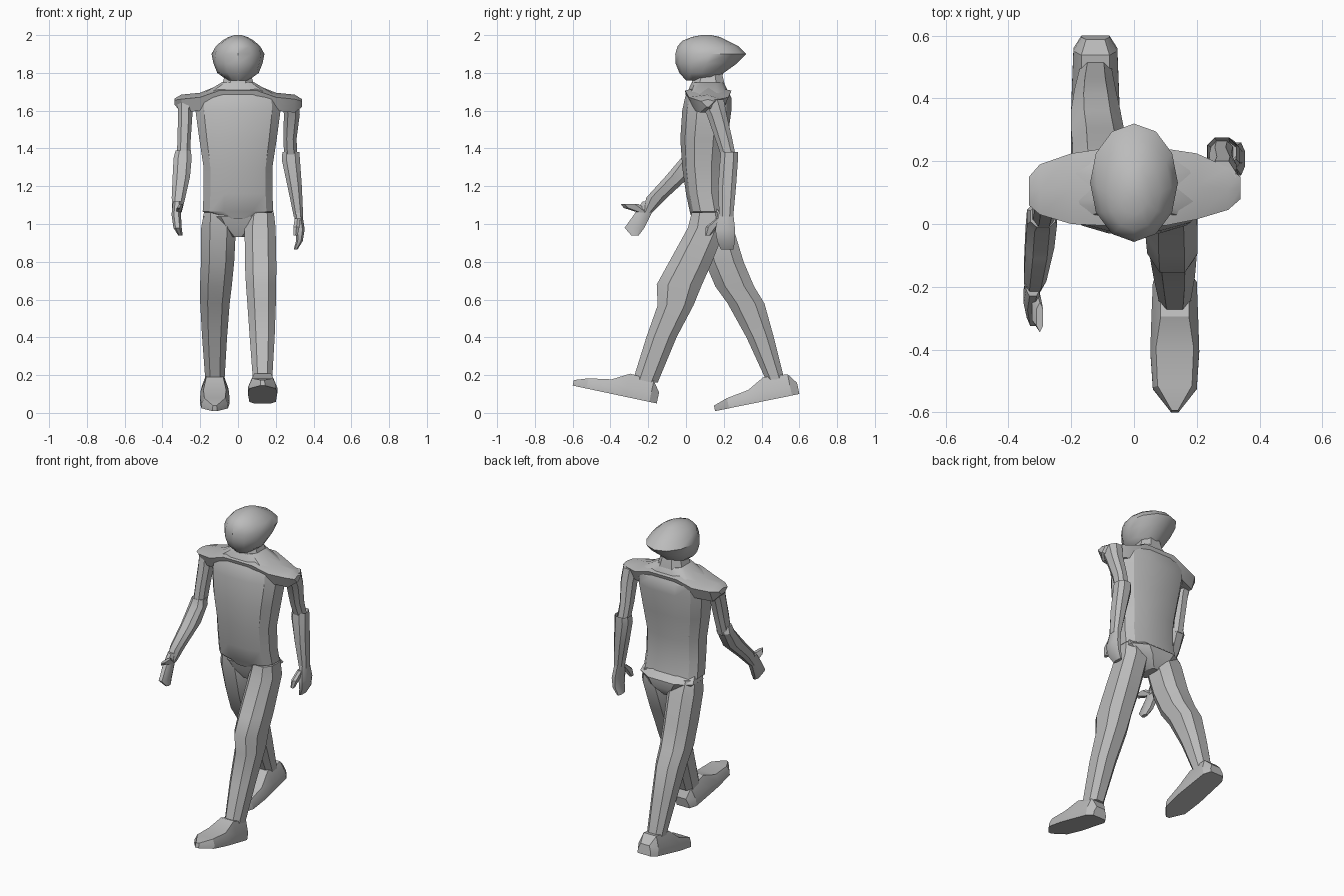
import bpy, bmesh, math
from mathutils import Vector

old_cube = bpy.data.objects.get("Cube")
if old_cube:
    bpy.data.objects.remove(old_cube, do_unlink=True)

GREY = (0.5, 0.5, 0.5, 1)
grey = bpy.data.materials.new("plain grey")
grey.use_nodes = True
grey.diffuse_color = GREY
grey.node_tree.nodes["Principled BSDF"].inputs["Base Color"].default_value = GREY


def skin(name, rings, angle=32):
    """Join a series of equal-sized point rings into a capped solid."""
    bm = bmesh.new()
    loops = [[bm.verts.new(point) for point in ring] for ring in rings]
    count = len(loops[0])
    for lower, upper in zip(loops, loops[1:]):
        for i in range(count):
            j = (i + 1) % count
            bm.faces.new((lower[i], lower[j], upper[j], upper[i]))
    bm.faces.new(loops[0])
    bm.faces.new(loops[-1])
    bmesh.ops.recalc_face_normals(bm, faces=bm.faces)
    mesh = bpy.data.meshes.new(name)
    bm.to_mesh(mesh)
    bm.free()
    mesh.materials.append(grey)
    obj = bpy.data.objects.new(name, mesh)
    bpy.context.collection.objects.link(obj)
    bpy.ops.object.select_all(action="DESELECT")
    obj.select_set(True)
    bpy.context.view_layer.objects.active = obj
    bpy.ops.object.shade_smooth_by_angle(angle=math.radians(angle))
    return obj


def outline(sides, power, turned):
    """Unit rounded polygon; smaller power gives a boxier section."""
    points = []
    for i in range(sides):
        a = math.tau * (i + (0.5 if turned else 0)) / sides
        c, s = math.cos(a), math.sin(a)
        points.append((math.copysign(abs(c) ** power, c), math.copysign(abs(s) ** power, s)))
    wide = max(p[0] for p in points)
    deep = max(p[1] for p in points)
    return [(u / wide, v / deep) for u, v in points]


def stack(name, sections, sides=8, power=0.8, turned=True, angle=32):
    """Loft level sections: height, centre x, half width, front y, back y."""
    shape = outline(sides, power, turned)
    rings = []
    for z, x, half, front, back in sections:
        middle, depth = (front + back) / 2, (back - front) / 2
        rings.append([Vector((x + half * u, middle + depth * v, z)) for u, v in shape])
    return skin(name, rings, angle)


# Head, swept back into a pointed crown
stack("head", [
    (1.76, 0, .055, .0, .17), (1.8, 0, .11, -.035, .2),
    (1.85, 0, .13, -.055, .27), (1.9, 0, .14, -.057, .32),
    (1.94, 0, .118, -.045, .28), (1.97, 0, .085, -.02, .22),
    (1.99, 0, .05, .03, .18), (2, 0, .02, .08, .13),
], sides=12, power=1, turned=False, angle=38)
stack("neck", [(1.7, 0, .1, .02, .21), (1.74, 0, .085, .03, .205), (1.8, 0, .065, .04, .19)])

# Torso and pelvis
stack("torso", [
    (1.03, 0, .06, .03, .19), (1.065, 0, .187, .02, .21),
    (1.16, 0, .182, .0, .195), (1.3, 0, .182, -.02, .2),
    (1.45, 0, .205, -.03, .22), (1.6, 0, .225, -.02, .24),
    (1.67, 0, .22, -.005, .24), (1.75, 0, .085, .03, .2),
], sides=12, power=.7)
stack("pelvis", [
    (.93, 0, .035, .08, .2), (.99, 0, .13, .05, .245),
    (1.04, 0, .185, .035, .25), (1.08, 0, .175, .05, .2),
])

# Shoulder yoke, lofted across: x, front y, back y, low z, high z
yoke = [
    (-.335, .06, .15, 1.63, 1.665), (-.3, .03, .19, 1.59, 1.685),
    (-.2, .0, .225, 1.6, 1.695), (-.1, -.005, .24, 1.62, 1.735),
    (.1, -.005, .24, 1.62, 1.735), (.2, .015, .225, 1.6, 1.695),
    (.3, .045, .18, 1.59, 1.685), (.34, .08, .15, 1.62, 1.66),
]
skin("shoulder_yoke", [
    [(x, front, (low + high * 3) / 4), (x, (front + back) / 2, high),
     (x, back, (low + high * 3) / 4), (x, back - .03, low), (x, front + .03, low)]
    for x, front, back, low, high in yoke])

# Left arm, hanging slightly behind
stack("left_upper_arm", [
    (1.66, .28, .045, .06, .2), (1.58, .285, .042, .11, .215),
    (1.45, .275, .035, .155, .245), (1.35, .28, .035, .19, .265),
])
stack("left_forearm", [
    (1.34, .285, .04, .2, .26), (1.38, .28, .045, .185, .275),
    (1.34, .28, .048, .18, .275), (1.2, .3, .038, .17, .265), (1.04, .32, .025, .175, .25),
])
stack("left_hand", [
    (1.06, .318, .022, .175, .25), (.97, .33, .023, .155, .26),
    (.91, .325, .018, .165, .26), (.865, .305, .01, .185, .25),
])
stack("left_thumb", [
    (1.03, .315, .015, .16, .2), (.985, .31, .016, .105, .17), (.94, .305, .01, .1, .13),
], sides=6)

# Right arm, swung forward
stack("right_upper_arm", [
    (1.66, -.28, .04, .04, .17), (1.57, -.28, .038, .025, .13),
    (1.45, -.285, .035, .0, .1), (1.34, -.29, .035, -.015, .07),
])
stack("right_forearm", [
    (1.39, -.29, .04, -.01, .06), (1.35, -.293, .048, -.025, .07),
    (1.25, -.3, .046, -.11, .02), (1.14, -.315, .036, -.21, -.1), (1.06, -.323, .024, -.23, -.18),
])
stack("right_hand", [
    (1.12, -.322, .022, -.23, -.15), (1.05, -.327, .025, -.275, -.185),
    (.98, -.32, .022, -.325, -.22), (.94, -.305, .012, -.29, -.25),
])
stack("right_thumb", [
    (1.06, -.315, .013, -.25, -.2), (1.085, -.31, .015, -.33, -.22), (1.105, -.3, .01, -.345, -.25),
], sides=6)

# Legs in mid stride
stack("left_leg", [
    (1.06, .12, .07, .03, .2), (.98, .117, .082, .01, .21),
    (.78, .12, .083, -.1, .13), (.68, .122, .08, -.155, .085),
    (.57, .125, .075, -.15, .04), (.4, .128, .066, -.21, -.05), (.16, .13, .05, -.285, -.15),
])
stack("right_leg", [
    (1.06, -.11, .07, .05, .21), (.98, -.103, .092, .05, .25),
    (.8, -.108, .088, .1, .305), (.67, -.117, .084, .155, .36),
    (.58, -.122, .078, .22, .415), (.4, -.124, .066, .32, .465), (.16, -.122, .05, .43, .525),
])

# Feet: distance from heel, half sole width, half top width, top height
FOOT = [(0, .045, .03, .06), (.04, .07, .045, .115), (.17, .075, .045, .125),
        (.26, .078, .06, .075), (.38, .07, .055, .055), (.455, .012, .01, .03)]


def foot(name, x, heel_y, heel_z, pitch):
    along = Vector((0, -math.cos(pitch), math.sin(pitch)))
    up = Vector((0, math.sin(pitch), math.cos(pitch)))
    side = Vector((1, 0, 0))
    heel = Vector((x, heel_y, heel_z))
    rings = []
    for reach, sole, top, height in FOOT:
        base = heel + along * reach
        rings.append([base - side * sole, base + side * sole,
                      base + side * sole + up * height * .4, base + side * top + up * height,
                      base - side * top + up * height, base - side * sole + up * height * .4])
    return skin(name, rings, 25)


foot("left_foot", .13, -.155, .05, math.radians(12))
foot("right_foot", -.123, .6, .1, math.radians(-11.5))
